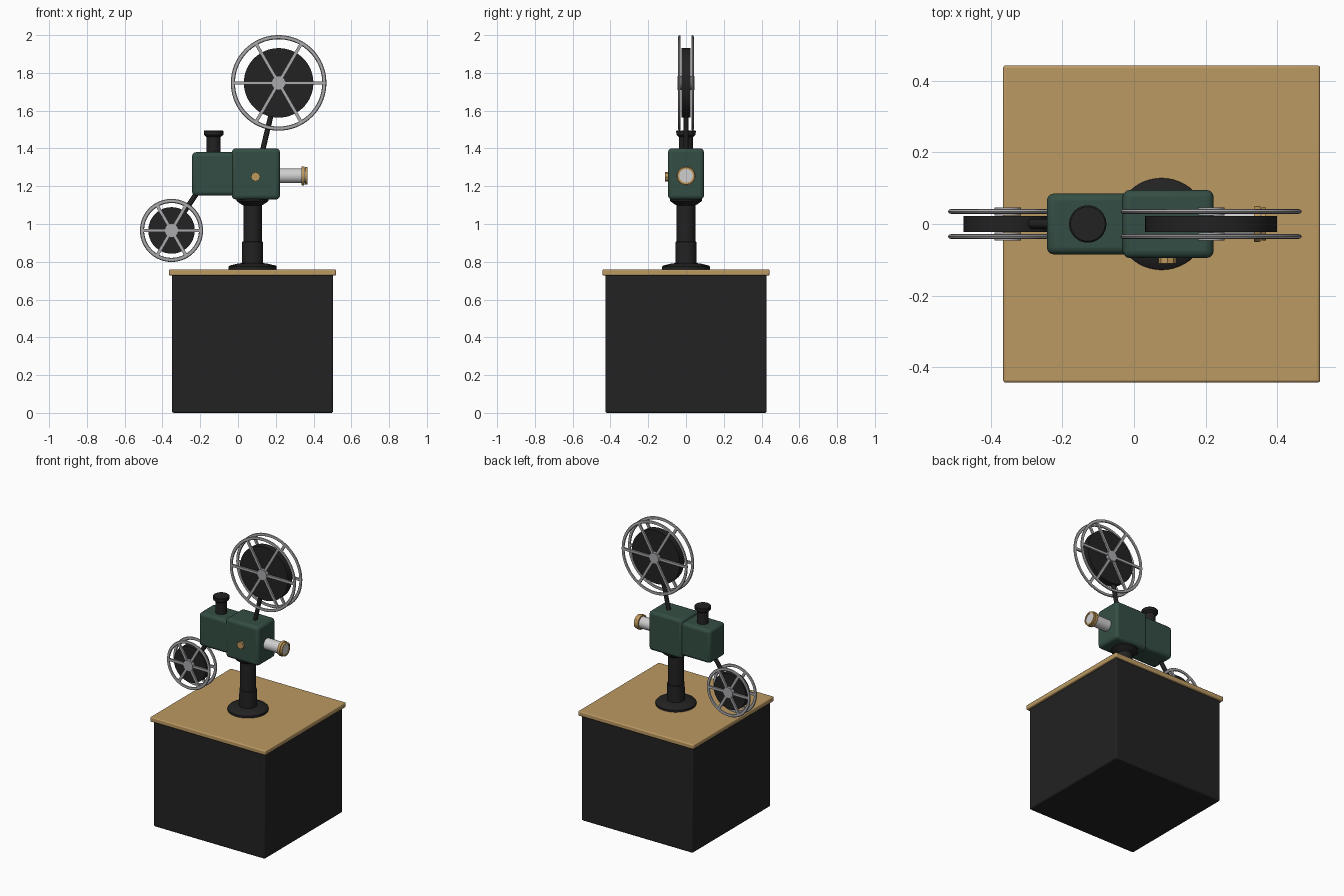
import bpy
import bmesh
from math import pi, sin, cos, radians
from mathutils import Matrix, Vector

cube = bpy.data.objects.get("Cube")
if cube:
    bpy.data.objects.remove(cube, do_unlink=True)


def material(name, rgb, rough=0.5):
    m = bpy.data.materials.new(name)
    m.use_nodes = True
    m.diffuse_color = (*rgb, 1)
    node = m.node_tree.nodes["Principled BSDF"]
    node.inputs["Base Color"].default_value = (*rgb, 1)
    node.inputs["Roughness"].default_value = rough
    return m


BLACK = material("matte black", (0.016, 0.016, 0.016))
WOOD = material("tan wood", (0.50, 0.32, 0.125))
GREEN = material("dark green enamel", (0.034, 0.076, 0.057))
STEEL = material("reel steel", (0.40, 0.40, 0.42))
SILVER = material("lens silver", (0.62, 0.62, 0.62))
BRASS = material("brass", (0.52, 0.32, 0.11))

# Rotations that carry the local z axis onto another axis
UP = Matrix.Identity(4)
ALONG_X = Matrix.Rotation(pi / 2, 4, "Y")
ALONG_Y = Matrix.Rotation(pi / 2, 4, "X")


def finish(name, bm, mat, matrix, bevel=0, segments=3):
    bmesh.ops.recalc_face_normals(bm, faces=bm.faces)
    mesh = bpy.data.meshes.new(name)
    bm.to_mesh(mesh)
    bm.free()
    mesh.materials.append(mat)
    ob = bpy.data.objects.new(name, mesh)
    bpy.context.collection.objects.link(ob)
    ob.matrix_world = matrix
    if bevel:
        mod = ob.modifiers.new("rounded edges", "BEVEL")
        mod.width, mod.segments = bevel, segments
    bpy.ops.object.select_all(action="DESELECT")
    ob.select_set(True)
    bpy.context.view_layer.objects.active = ob
    bpy.ops.object.shade_smooth_by_angle(angle=radians(35))
    return ob


def box(name, low, high, mat, bevel=0.0):
    low, high = Vector(low), Vector(high)
    bm = bmesh.new()
    bmesh.ops.create_cube(bm, size=1)
    bmesh.ops.scale(bm, vec=high - low, verts=bm.verts)
    return finish(name, bm, mat, Matrix.Translation((low + high) / 2), bevel)


def lathe(name, profile, centre, mat, turn=UP, sides=48, closed=False):
    """Spin (radius, height) points round the local z axis."""
    bm = bmesh.new()
    rings = [[bm.verts.new((r * cos(2 * pi * i / sides), r * sin(2 * pi * i / sides), h))
              for i in range(sides)] for r, h in profile]
    pairs = list(zip(rings, rings[1:]))
    if closed:
        pairs.append((rings[-1], rings[0]))
    else:
        bm.faces.new(rings[0])
        bm.faces.new(rings[-1])
    for a, b in pairs:
        for i in range(sides):
            j = (i + 1) % sides
            bm.faces.new((a[i], a[j], b[j], b[i]))
    return finish(name, bm, mat, Matrix.Translation(centre) @ turn)


def rod(name, start, end, radius, mat):
    start, end = Vector(start), Vector(end)
    d = end - start
    turn = d.to_track_quat("Z", "Y").to_matrix().to_4x4()
    return lathe(name, [(radius, 0), (radius, d.length)], start, mat, turn, 20)


def reel(name, x, z, radius, film_radius):
    centre = Vector((x, 0, z))
    lathe(name + "_film", [(film_radius, -0.023), (film_radius, 0.023)], centre, BLACK, ALONG_Y, 64)
    # rounded rim section
    section = [(radius - 0.011 + 0.011 * cos(pi * k / 4), 0.007 * sin(pi * k / 4))
               for k in range(8)]
    for side, y in (("front", -0.035), ("back", 0.035)):
        c = centre + Vector((0, y, 0))
        lathe(f"{name}_{side}_rim", section, c, STEEL, ALONG_Y, 72, closed=True)
        lathe(f"{name}_{side}_hub", [(0.037, -0.011), (0.037, 0.011)], c, STEEL, ALONG_Y, 32)
        # three bars across the reel make six spokes
        bm = bmesh.new()
        for k in range(3):
            bmesh.ops.create_cube(bm, size=1, matrix=Matrix.Rotation(k * pi / 3, 4, "Y")
                                  @ Matrix.Diagonal((2 * radius - 0.024, 0.011, 0.017, 1)))
        finish(f"{name}_{side}_spokes", bm, STEEL, Matrix.Translation(c))


# Cabinet and wooden top
MID = 0.077
box("cabinet", (MID - 0.427, -0.427, 0), (MID + 0.427, 0.427, 0.735), BLACK, 0.01)
box("cabinet_top", (MID - 0.442, -0.442, 0.727), (MID + 0.442, 0.442, 0.76), WOOD, 0.007)

# Pedestal with flange and collar
lathe("pedestal", [(0.128, 0.755), (0.128, 0.774), (0.122, 0.78), (0.075, 0.791),
                   (0.056, 0.793), (0.055, 0.905), (0.049, 0.908), (0.049, 1.098),
                   (0.058, 1.103), (0.085, 1.122), (0.085, 1.14)],
      (MID, 0, 0), BLACK)

# Projector body
box("front_housing", (-0.032, -0.095, 1.13), (0.222, 0.095, 1.4), GREEN, 0.02)
box("rear_lamp_housing", (-0.243, -0.085, 1.15), (0, 0.085, 1.38), GREEN, 0.02)
lathe("lamp_chimney", [(0.037, 1.37), (0.037, 1.46), (0.051, 1.472), (0.052, 1.492),
                       (0.048, 1.496)], (-0.129, 0, 0), BLACK)

# Lens along +x
LENS = (0, 0, 1.255)
lathe("lens_barrel", [(0.039, 0.21), (0.039, 0.362)], LENS, SILVER, ALONG_X)
lathe("lens_ring", [(0.049, 0.335), (0.05, 0.338), (0.05, 0.35), (0.049, 0.353)],
      LENS, BRASS, ALONG_X)
lathe("lens_front_rim", [(0.036, 0.355), (0.046, 0.355), (0.046, 0.368), (0.036, 0.368)],
      LENS, BRASS, ALONG_X, closed=True)
lathe("lens_glass", [(0.036, 0.355), (0.036, 0.364)], LENS, SILVER, ALONG_X)

# Side knob
lathe("control_knob", [(0.025, 0.09), (0.025, 0.11)], (0.093, 0, 1.25), BRASS, ALONG_Y, 8)

# Reels and their arms
reel("upper_reel", 0.215, 1.747, 0.253, 0.184)
reel("lower_reel", -0.352, 0.966, 0.167, 0.123)
rod("upper_arm", (0.128, 0, 1.38), (0.215, 0, 1.747), 0.014, BLACK)
rod("lower_arm", (-0.2, 0, 1.19), (-0.352, 0, 0.966), 0.014, BLACK)
